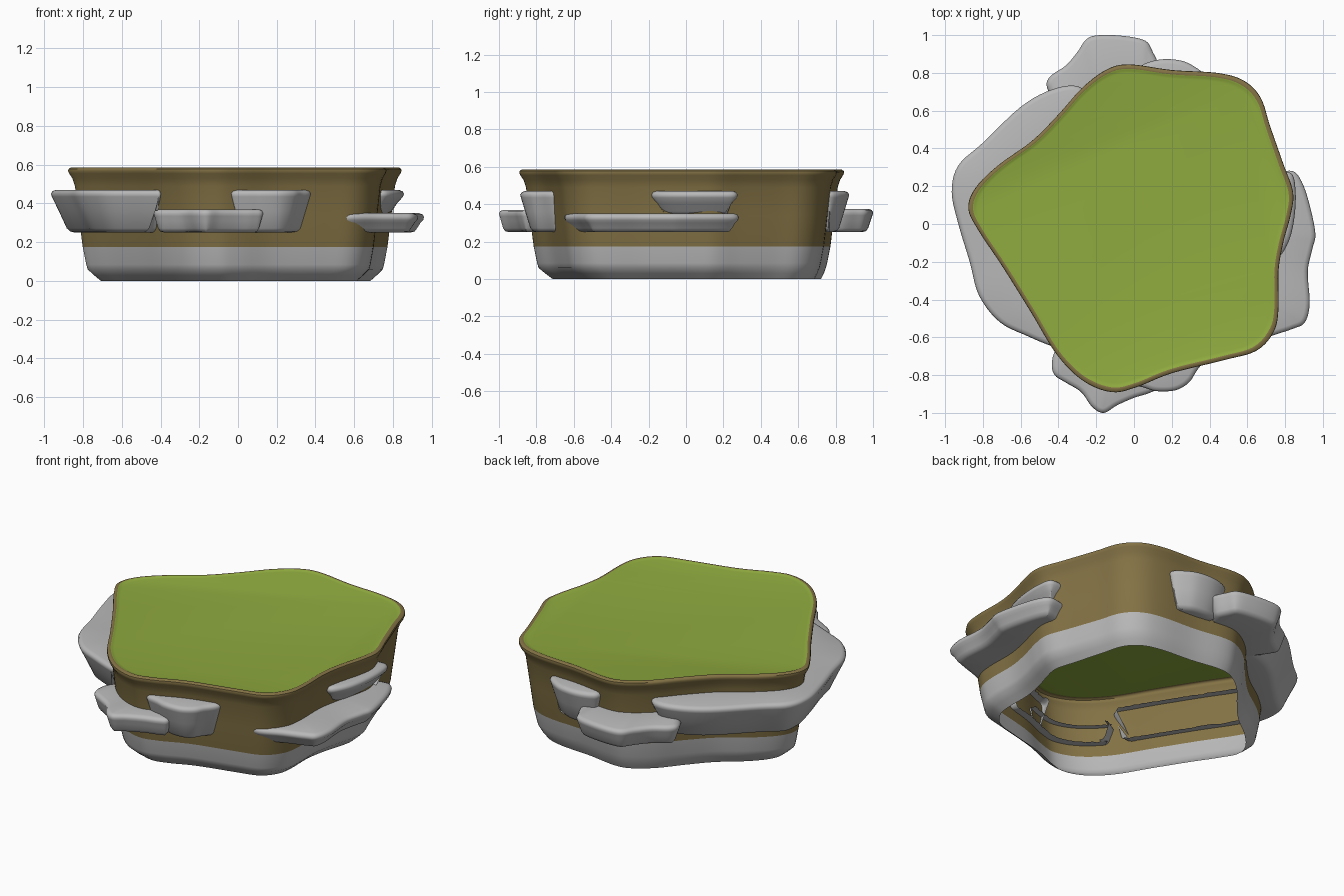
import bpy, math
from mathutils import Vector

if "Cube" in bpy.data.objects:
    bpy.data.objects.remove(bpy.data.objects["Cube"])


def material(name, rgb):
    m = bpy.data.materials.new(name)
    m.diffuse_color = (*rgb, 1)
    m.use_nodes = True
    m.node_tree.nodes["Principled BSDF"].inputs["Base Color"].default_value = m.diffuse_color
    return m


GRASS = material("grass green", (0.28, 0.41, 0.05))
EARTH = material("earth brown", (0.23, 0.17, 0.06))
STONE = material("stone grey", (0.48, 0.48, 0.48))


def smooth_curve(pts, closed, n=5):
    """Catmull-Rom samples through 2D points."""
    p = [Vector(q) for q in pts]
    c = len(p)
    get = (lambda i: p[i % c]) if closed else (lambda i: p[max(0, min(c - 1, i))])
    out = []
    for i in range(c if closed else c - 1):
        a, b, d, e = get(i - 1), get(i), get(i + 1), get(i + 2)
        for k in range(n):
            t = k / n
            out.append(0.5 * (2 * b + (d - a) * t + (2 * a - 5 * b + 4 * d - e) * t * t
                              + (3 * b - a - 3 * d + e) * t ** 3))
    if not closed:
        out.append(p[-1])
    return out


def loft(name, rings, closed, mats, cap=False, rule=None):
    """Skin rings listed from bottom to top, each running anticlockwise."""
    n = len(rings[0])
    verts = [v for r in rings for v in r]
    faces = []
    for k in range(len(rings) - 1):
        for i in range(n if closed else n - 1):
            j = (i + 1) % n
            faces.append((k * n + i, k * n + j, (k + 1) * n + j, (k + 1) * n + i))
    if cap:
        faces.append(tuple(range((len(rings) - 1) * n, len(rings) * n)))
    me = bpy.data.meshes.new(name)
    me.from_pydata(verts, [], faces)
    for m in mats:
        me.materials.append(m)
    if rule:
        for f in me.polygons:
            f.material_index = rule(f)
    ob = bpy.data.objects.new(name, me)
    bpy.context.collection.objects.link(ob)
    bpy.ops.object.select_all(action='DESELECT')
    ob.select_set(True)
    bpy.context.view_layer.objects.active = ob
    bpy.ops.object.shade_smooth_by_angle(angle=math.radians(45))
    return ob


# Rim outline of the island, anticlockwise
outline = [(-.02, .845), (-.14, .82), (-.27, .725), (-.40, .58), (-.54, .44), (-.72, .31),
           (-.84, .19), (-.877, .08), (-.82, -.04), (-.70, -.22), (-.55, -.46), (-.41, -.69),
           (-.27, -.83), (-.12, -.89), (.01, -.865), (.2, -.79), (.48, -.72), (.65, -.67),
           (.74, -.57), (.765, -.45), (.765, -.25), (.79, -.1), (.83, .05), (.842, .17),
           (.79, .32), (.72, .52), (.67, .67), (.58, .76), (.44, .80), (.2, .815)]
rim = smooth_curve(outline, True)

# Island shell: open below, stone foot, earth wall, grass top
profile = [(0, .80), (.03, .845), (.06, .885), (.085, .893), (.175, .914), (.34, .938),
           (.49, .96), (.53, .975), (.555, .994), (.568, 1.0), (.578, .998), (.585, .985),
           (.585, .972), (.581, .962), (.578, .945)]
rings = []
for z, s in profile:
    ring = []
    for p in rim:
        back = max(0, p.y / p.length)
        k = s + (.055 * back * (1 - z / .06) if z < .06 else 0)
        ring.append((p.x * k, p.y * k, z))
    rings.append(ring)


def island_rule(f):
    if f.center.z < .175:
        return 0
    return 2 if f.normal.z > .6 and f.index >= 12 * len(rim) else 1


loft("island", rings, True, [STONE, EARTH, GRASS], cap=True, rule=island_rule)


def rim_radius(p):
    """Distance from the centre to the rim in the direction of p."""
    d = p.normalized()
    return max(rim, key=lambda q: q.normalized().dot(d)).length


def slab(name, pts, zb, zt, inset):
    """Rock ledge: rounded tapering band with shelves running into the wall."""
    line = smooth_curve(pts, False)
    n = len(line)
    normals = []
    for i in range(n):
        t = (line[min(i + 1, n - 1)] - line[max(i - 1, 0)]).normalized()
        normals.append(Vector((t.y, -t.x)))

    def ring(d, z):
        return [(p.x - q.x * d, p.y - q.y * d, z) for p, q in zip(line, normals)]

    def inner(d, z, s):
        out = []
        for x, y, _ in ring(d, z):
            p = Vector((x, y))
            p = p.normalized() * min(p.length - .005, rim_radius(p) * s)
            out.append((p.x, p.y, z))
        return out

    h = zt - zb
    rings = [inner(inset + .03, zb, .87), ring(inset + .03, zb), ring(inset + .008, zb + .006),
             ring(inset * .9, zb + .022), ring(inset * .45, zb + h * .5), ring(.004, zt - .035),
             ring(0, zt - .02), ring(.007, zt - .007), ring(.025, zt), inner(.025, zt, .90)]
    loft(name, rings, False, [STONE])


# Rock ledges around the wall
slab("left_ledge", [(-.22, .66), (-.30, .73), (-.44, .71), (-.60, .62), (-.80, .43), (-.93, .31),
                    (-.965, .17), (-.93, 0), (-.87, -.2), (-.82, -.38), (-.71, -.52),
                    (-.56, -.595), (-.44, -.645), (-.40, -.65), (-.37, -.59)], .25, .47, .09)
slab("back_ledge", [(.10, .74), (.13, .83), (.10, .91), (.06, .97), (-.05, .995), (-.18, 1.0),
                    (-.25, .98), (-.30, .91), (-.36, .84), (-.445, .78), (-.46, .72),
                    (-.40, .62), (-.34, .55)], .25, .375, .03)
slab("back_right_ledge", [(.36, .70), (.38, .78), (.30, .845), (.22, .87), (.12, .868),
                          (.03, .83), (.02, .75)], .25, .47, .06)
slab("front_right_ledge", [(-.02, -.76), (-.035, -.84), (.05, -.865), (.12, -.885), (.22, -.88),
                           (.29, -.84), (.33, -.78), (.375, -.71), (.36, -.64)], .25, .47, .06)
slab("front_ledge", [(-.32, -.60), (-.41, -.66), (-.435, -.74), (-.42, -.80), (-.36, -.84),
                     (-.28, -.89), (-.22, -.97), (-.16, -1.0), (-.09, -.96), (0, -.92),
                     (.08, -.895), (.13, -.86), (.11, -.76)], .25, .37, .025)
slab("right_ledge", [(.48, -.58), (.57, -.65), (.72, -.595), (.84, -.555), (.905, -.52),
                     (.93, -.42), (.92, -.25), (.945, -.13), (.96, -.05), (.93, .1),
                     (.89, .22), (.84, .28), (.75, .27)], .25, .35, .04)
slab("upper_right_ledge", [(.68, -.17), (.76, -.18), (.82, -.09), (.85, .04), (.855, .18),
                           (.83, .27), (.73, .27)], .34, .47, .07)
